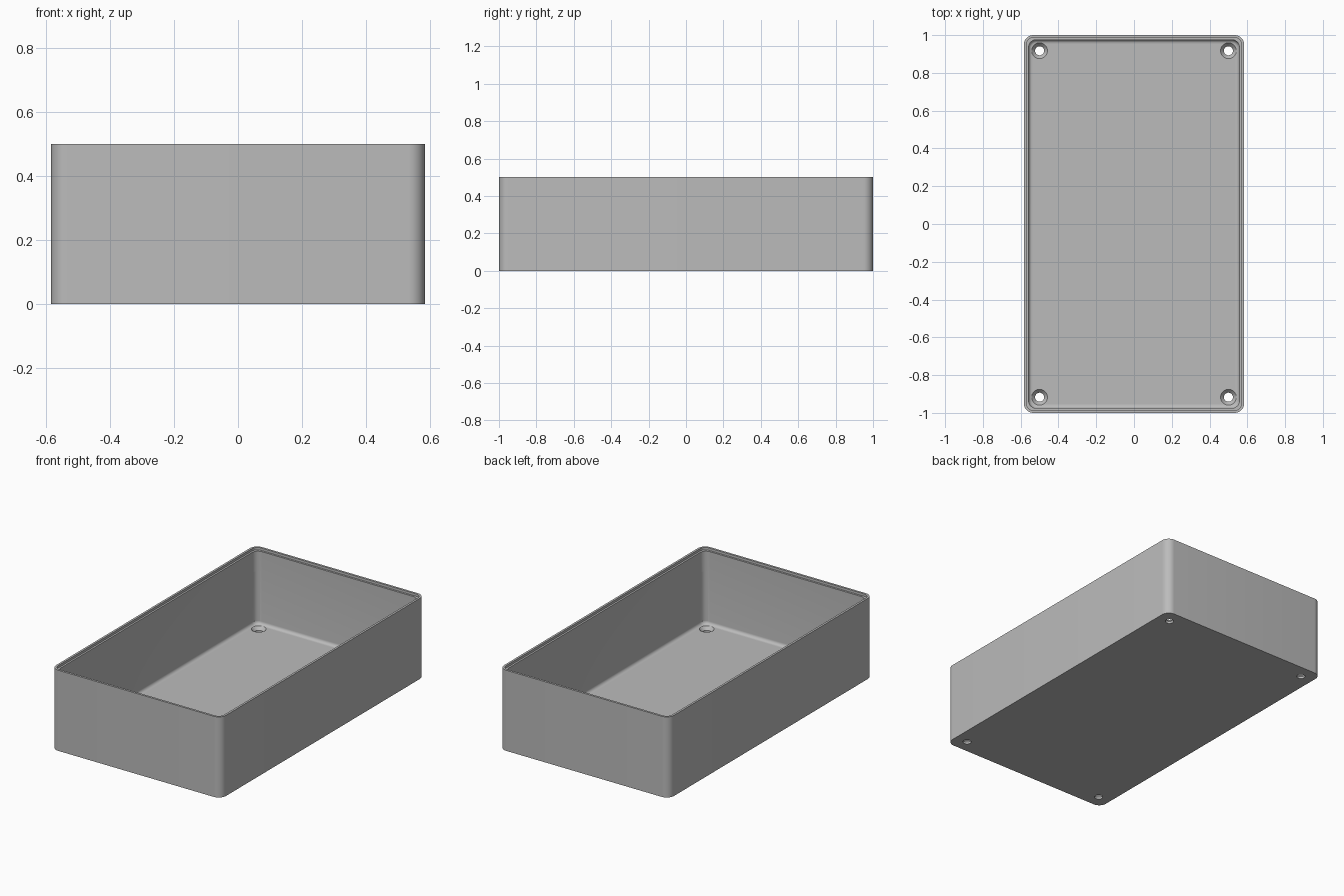
import bpy, bmesh
from math import pi, cos, sin
from mathutils import Matrix

if "Cube" in bpy.data.objects:
    bpy.data.objects.remove(bpy.data.objects["Cube"], do_unlink=True)

HX, HY, HEIGHT = 0.583, 1.0, 0.5
WALL, LIP, FLOOR, FILLET = 0.025, 0.0135, 0.033, 0.02
RADIUS, STEPS = 0.05, 10
CORNERS = [(1, 1), (-1, 1), (-1, -1), (1, -1)]

grey = bpy.data.materials.new("plain_grey")
grey.use_nodes = True
colour = (0.5, 0.5, 0.5, 1)
grey.diffuse_color = colour
grey.node_tree.nodes["Principled BSDF"].inputs["Base Color"].default_value = colour


def finish(bm, name):
    bmesh.ops.recalc_face_normals(bm, faces=bm.faces)
    mesh = bpy.data.meshes.new(name)
    bm.to_mesh(mesh)
    bm.free()
    mesh.materials.append(grey)
    obj = bpy.data.objects.new(name, mesh)
    bpy.context.collection.objects.link(obj)
    return obj


def ring(bm, inset, z, radius):
    """Rounded rectangle of vertices, inset from the outer wall."""
    verts = []
    for i, (sx, sy) in enumerate(CORNERS):
        cx = sx * (HX - inset - radius)
        cy = sy * (HY - inset - radius)
        for k in range(STEPS + 1):
            a = (i + k / STEPS) * pi / 2
            verts.append(bm.verts.new((cx + radius * cos(a), cy + radius * sin(a), z)))
    return verts


def cylinder(bm, x, y, z0, z1, r0, r1):
    bmesh.ops.create_cone(bm, cap_ends=True, segments=32, radius1=r0, radius2=r1,
                          depth=z1 - z0, matrix=Matrix.Translation((x, y, (z0 + z1) / 2)))


def cut(target, name, *args):
    """Subtract the same cylinder or cone at every corner."""
    x, y, z0, z1, r0, r1 = args
    bm = bmesh.new()
    for sx, sy in CORNERS:
        cylinder(bm, sx * x, sy * y, z0, z1, r0, r1)
    cutter = finish(bm, name)
    cutter.hide_render = True
    cutter.hide_set(True)
    mod = target.modifiers.new(name, 'BOOLEAN')
    mod.operation = 'DIFFERENCE'
    mod.solver = 'EXACT'
    mod.object = cutter
    bpy.context.view_layer.objects.active = target
    bpy.ops.object.modifier_apply(modifier=name)
    bpy.data.objects.remove(cutter, do_unlink=True)


# Open tray: outer wall, stepped rim, inner wall, floor fillet
bm = bmesh.new()
inner = RADIUS - 0.01
rings = [ring(bm, 0, 0, RADIUS), ring(bm, 0, HEIGHT, RADIUS),
         ring(bm, LIP, HEIGHT, RADIUS - LIP),
         ring(bm, LIP, HEIGHT - 0.015, RADIUS - LIP),
         ring(bm, WALL, HEIGHT - 0.015, inner)]
for k in range(7):
    a = k / 6 * pi / 2
    d = FILLET * (1 - cos(a))
    rings.append(ring(bm, WALL + d, FLOOR + FILLET * (1 - sin(a)), inner - d))
for low, high in zip(rings, rings[1:]):
    for i in range(len(low)):
        j = (i + 1) % len(low)
        bm.faces.new((low[i], low[j], high[j], high[i]))
bm.faces.new(rings[0])
bm.faces.new(rings[-1])
tray = finish(bm, "open_tray")

# Countersunk screw holes and shallow corner reliefs
cut(tray, "screw_holes", 0.5, 0.917, -0.02, 0.1, 0.024, 0.024)
cut(tray, "countersinks", 0.5, 0.917, 0.013, 0.035, 0.024, 0.0435)
cx, cy = HX - WALL - inner, HY - WALL - inner
cut(tray, "corner_reliefs", cx + 0.007, cy + 0.007, FLOOR + FILLET, 0.36, 0.0315, 0.0315)

bpy.ops.object.select_all(action='DESELECT')
tray.select_set(True)
bpy.context.view_layer.objects.active = tray
bpy.ops.object.shade_smooth_by_angle(angle=pi / 6)
